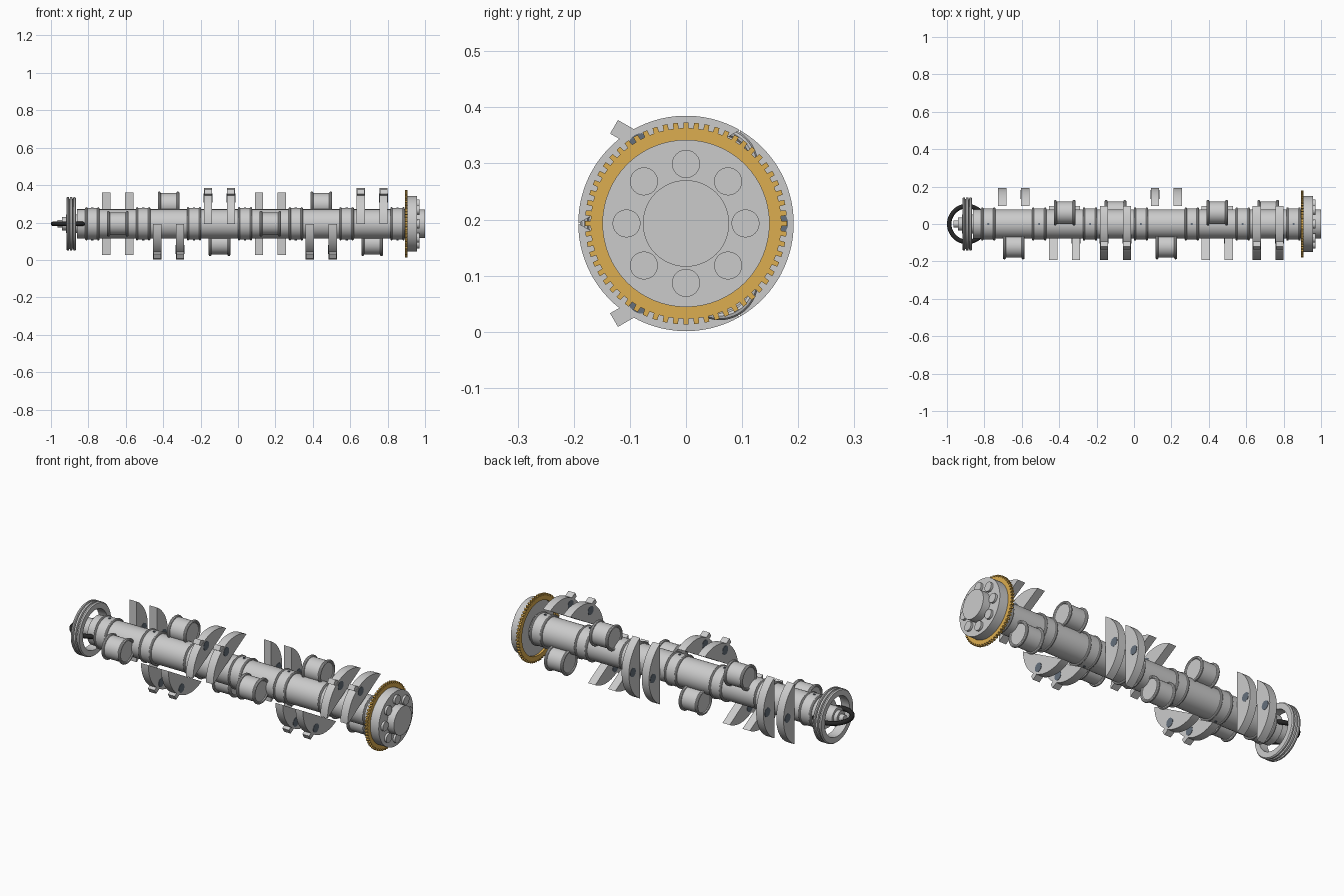
import bpy, bmesh
from math import sin, cos, pi, radians
from mathutils import Matrix

if "Cube" in bpy.data.objects:
    bpy.data.objects.remove(bpy.data.objects["Cube"])

ZC = 0.193        # height of the shaft axis
STEP = 0.272      # spacing of the throws


def material(name, rgb):
    m = bpy.data.materials.new(name)
    m.diffuse_color = (*rgb, 1)
    m.use_nodes = True
    m.node_tree.nodes["Principled BSDF"].inputs["Base Color"].default_value = m.diffuse_color
    return m


ORANGE = material("orange", (0.72, 0.42, 0.08))
BLACK = material("black", (0.02, 0.02, 0.02))
DARK = material("dark_steel", (0.13, 0.16, 0.2))


def finish(bm, name, mat=None, angle=35):
    bmesh.ops.recalc_face_normals(bm, faces=bm.faces)
    me = bpy.data.meshes.new(name)
    bm.to_mesh(me)
    bm.free()
    ob = bpy.data.objects.new(name, me)
    bpy.context.collection.objects.link(ob)
    if mat:
        me.materials.append(mat)
    bpy.ops.object.select_all(action='DESELECT')
    ob.select_set(True)
    bpy.context.view_layer.objects.active = ob
    bpy.ops.object.shade_smooth_by_angle(angle=radians(angle))
    return ob


def skin(bm, rings, closed):
    """Bridge a row of equal point rings; cap the ends unless closed."""
    vs = [[bm.verts.new(p) for p in r] for r in rings]
    n = len(vs[0])
    for k in range(len(vs) if closed else len(vs) - 1):
        a, b = vs[k], vs[(k + 1) % len(vs)]
        for i in range(n):
            j = (i + 1) % n
            bm.faces.new((a[i], a[j], b[j], b[i]))
    if not closed:
        bm.faces.new(vs[0])
        bm.faces.new(vs[-1])


def lathe(name, prof, y=0, z=0, closed=False, mat=None, n=48):
    """Spin (x, radius) points about an axis parallel to x."""
    bm = bmesh.new()
    skin(bm, [[(x, y + r * cos(2 * pi * i / n), ZC + z + r * sin(2 * pi * i / n))
               for i in range(n)] for x, r in prof], closed)
    return finish(bm, name, mat)


def rod(name, x0, x1, r, y=0, z=0, mat=None, n=48):
    return lathe(name, [(x0, r), (x1, r)], y, z, False, mat, n)


def rim(name, x, R, r, y=0, z=0):
    """Round fillet ring about the x direction."""
    prof = [(x + r * cos(2 * pi * k / 10), R + r * sin(2 * pi * k / 10)) for k in range(10)]
    return lathe(name, prof, y, z, True)


def prism(name, pts, x0, x1, mat=None):
    """Extrude a (y, z) outline along x."""
    bm = bmesh.new()
    skin(bm, [[(x, y, ZC + z) for y, z in pts] for x in (x0, x1)], False)
    return finish(bm, name, mat)


# shaft core and front nose
rod("shaft_core", -0.86, 0.90, 0.078)
lathe("front_nose", [(-0.965, 0.02), (-0.94, 0.02), (-0.94, 0.036),
                     (-0.92, 0.036), (-0.92, 0.05), (-0.84, 0.05)])

# main bearing journals with fillet rims and oil holes
for i in range(7):
    x = -0.779 + STEP * i
    rod("main_journal", x - 0.034, x + 0.034, 0.084)
    for s in (-1, 1):
        rim("journal_fillet", x + s * 0.032, 0.083, 0.006)
    bm = bmesh.new()
    bmesh.ops.create_cone(bm, cap_ends=True, segments=12, radius1=0.006, radius2=0.006,
                          depth=0.176, matrix=Matrix.Translation((x, 0, ZC)))
    finish(bm, "journal_oil_hole", DARK)

# six throws: crank pin on one side, two counterweights opposite
for i in range(6):
    x = -0.643 + STEP * i
    phi = radians((0, 240, 120)[i % 3])
    py, pz = -0.12 * cos(phi), -0.12 * sin(phi)
    rod("crank_pin", x - 0.052, x + 0.052, 0.06, py, pz)
    for s in (-1, 1):
        rim("pin_fillet", x + s * 0.05, 0.061, 0.008, py, pz)
        xc = x + s * 0.061
        # circular segment spanning 120 degrees
        arc = [(0.192 * cos(phi + radians(a)), 0.192 * sin(phi + radians(a)))
               for a in range(-60, 61, 4)]
        prism("counterweight", arc, xc - 0.022, xc + 0.022)
        # balance plug
        rod("balance_plug", xc - 0.0235, xc + 0.0235, 0.024,
            0.158 * cos(phi), 0.158 * sin(phi), DARK, 24)
        # balance block
        t = -(phi + pi / 2)
        pts = [(0.17 * cos(phi) + u * cos(t) - v * sin(t),
                0.17 * sin(phi) + u * sin(t) + v * cos(t))
               for u, v in ((-0.05, -0.014), (0.05, -0.014), (0.05, 0.014), (-0.05, 0.014))]
        prism("balance_block", pts, xc - 0.02, xc + 0.02)

# toothed trigger ring
TEETH = 60
outer, inner = [], []
for k in range(TEETH):
    for f, r in ((-0.27, 0.17), (-0.23, 0.18), (0.23, 0.18), (0.27, 0.17)):
        a = 2 * pi * (k + f) / TEETH + pi / 2
        outer.append((r * cos(a), r * sin(a)))
        inner.append((0.146 * cos(a), 0.146 * sin(a)))
bm = bmesh.new()
skin(bm, [[(x, y, ZC + z) for y, z in loop] for x, loop in
          ((0.893, inner), (0.893, outer), (0.907, outer), (0.907, inner))], True)
finish(bm, "trigger_ring", ORANGE, 20)

# rear flange, hub and bolts
rod("rear_flange", 0.905, 0.958, 0.149, n=64)
rod("rear_hub", 0.95, 1.0, 0.077)
for k in range(8):
    a = k * pi / 4
    rod("flange_bolt", 0.95, 0.97, 0.025, 0.106 * cos(a), 0.106 * sin(a), n=24)

# grooved front pulley ring
lathe("front_pulley", [(-0.918, 0.108), (-0.918, 0.138), (-0.912, 0.143), (-0.905, 0.143),
                       (-0.901, 0.13), (-0.897, 0.143), (-0.887, 0.143), (-0.883, 0.13),
                       (-0.879, 0.143), (-0.872, 0.143), (-0.866, 0.138), (-0.866, 0.108)],
      closed=True, n=64)

# black ring lying flat around the nose
R, r = 0.096, 0.012
bm = bmesh.new()
skin(bm, [[(-0.892 + (R + r * cos(b)) * cos(a), (R + r * cos(b)) * sin(a), ZC + r * sin(b))
           for b in (2 * pi * j / 12 for j in range(12))]
          for a in (2 * pi * k / 48 for k in range(48))], True)
finish(bm, "seal_ring", BLACK)
